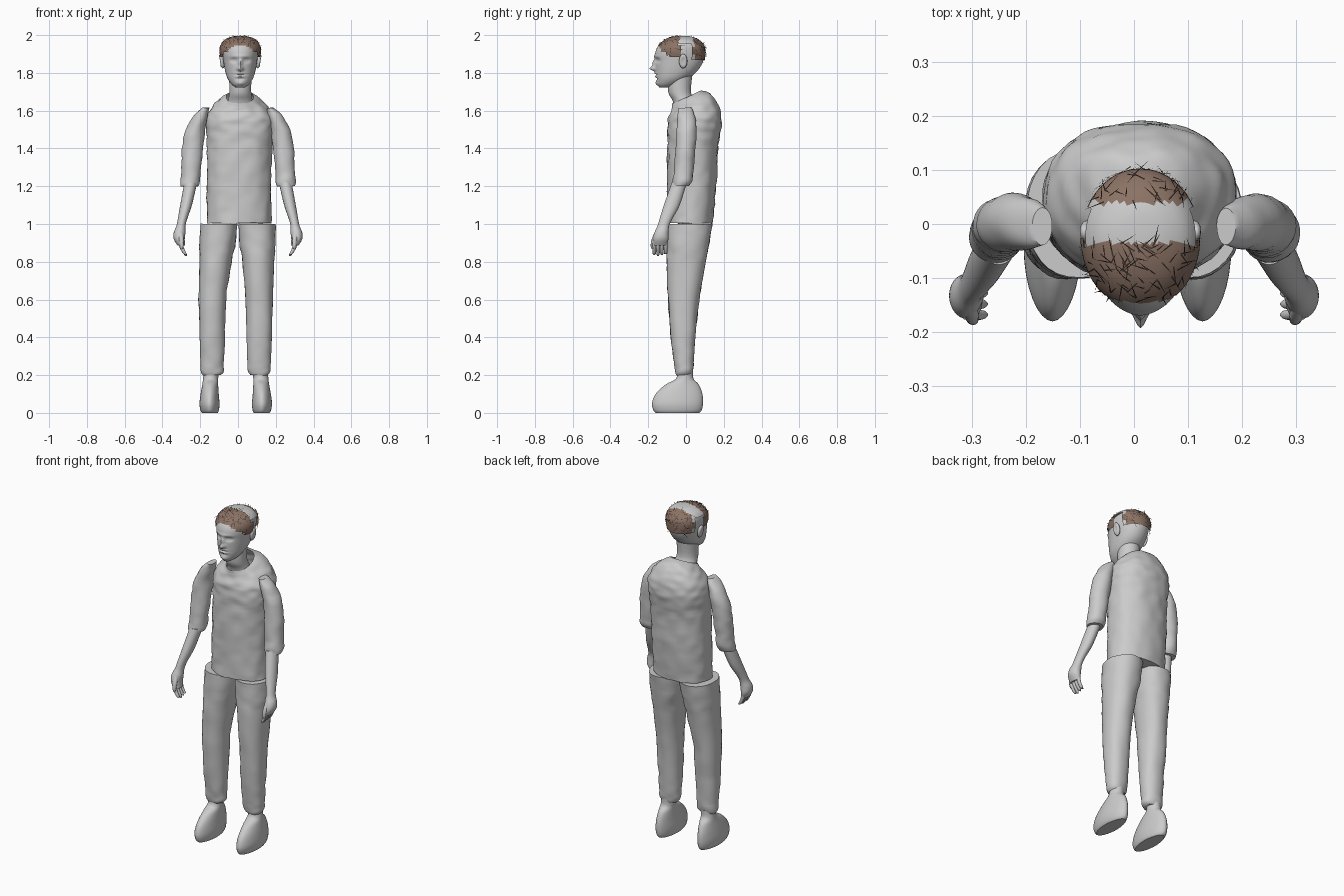
import bpy
import bmesh
import math
import random
from mathutils import Vector, noise

random.seed(4)
cube = bpy.data.objects.get("Cube")
if cube:
    bpy.data.objects.remove(cube)


def material(name, colour):
    mat = bpy.data.materials.new(name)
    mat.use_nodes = True
    mat.diffuse_color = (*colour, 1)
    mat.node_tree.nodes["Principled BSDF"].inputs["Base Color"].default_value = (*colour, 1)
    return mat


GREY = material("plain grey", (.6, .6, .6))
BROWN = material("hair brown", (.26, .17, .13))
DARK = material("strand dark brown", (.06, .04, .03))


def finish(name, bm, *mats, angle=40):
    """Turn a bmesh into a smooth shaded object."""
    mesh = bpy.data.meshes.new(name)
    bm.to_mesh(mesh)
    bm.free()
    for mat in mats:
        mesh.materials.append(mat)
    for poly in mesh.polygons:
        poly.use_smooth = True
    mesh.set_sharp_from_angle(angle=math.radians(angle))
    obj = bpy.data.objects.new(name, mesh)
    bpy.context.collection.objects.link(obj)
    return obj


def spline(rings, steps):
    """Catmull-Rom interpolation between cross-sections."""
    out = []
    last = len(rings) - 1
    for i in range(last):
        quad = [rings[min(max(i + k, 0), last)] for k in (-1, 0, 1, 2)]
        for s in range(steps):
            t = s / steps
            out.append([b + t / 2 * (c - a + t * (2*a - 5*b + 4*c - d + t * (3*(b - c) + d - a)))
                        for a, b, c, d in zip(*quad)])
    return out + [rings[-1]]


def loft(rings, sides=32, steps=4, side=1, power=2, tilt=0, cap_top=True):
    """Skin over rings of (z, centre x, centre y, half width, half depth)."""
    bm = bmesh.new()
    loops = []
    top = rings[-1][0]
    for z, cx, cy, rx, ry in spline(rings, steps):
        loop = []
        for k in range(sides):
            a = math.tau * k / sides
            c, s = math.cos(a), math.sin(a)
            x = cx + rx * math.copysign(abs(c) ** (2 / power), c)
            y = cy + ry * math.copysign(abs(s) ** (2 / power), s)
            lean = tilt * y * max(0, 1 - 8 * abs(top - z))
            loop.append(bm.verts.new((x * side, y, z + lean)))
        loops.append(loop)
    for low, high in zip(loops, loops[1:]):
        for k in range(sides):
            n = (k + 1) % sides
            bm.faces.new((low[k], low[n], high[n], high[k]))
    bm.faces.new(loops[0])
    if cap_top:
        bm.faces.new(loops[-1])
    bmesh.ops.recalc_face_normals(bm, faces=bm.faces)
    return bm


def wrinkle(bm, amount, scale):
    """Soft cloth folds."""
    bm.normal_update()
    for v in bm.verts:
        p = Vector((v.co.x, v.co.y, v.co.z * 1.6)) * scale
        v.co += v.normal * amount * noise.noise(p)


# Shirt body with an open, sloping neckline
shirt = loft([
    (1.005, .006, .02, .17, .12), (1.2, .005, .03, .17, .13),
    (1.4, .008, .035, .173, .135), (1.52, .012, .045, .178, .143),
    (1.57, .012, .046, .172, .138), (1.615, .01, .04, .142, .118),
    (1.645, .01, .028, .105, .1), (1.67, .01, .005, .072, .075)],
    sides=56, steps=7, power=2.25, tilt=.45, cap_top=False)
wrinkle(shirt, .007, 17)
finish("shirt", shirt, GREY)

# Limbs, built once per side
for side, label in ((1, "left"), (-1, "right")):
    def part(name, rings, fold=0, **options):
        bm = loft(rings, side=side, **options)
        if fold:
            wrinkle(bm, fold, 16)
        return bm, label + "_" + name

    sleeve, name = part("sleeve", [
        (1.615, .17, -.005, .018, .034), (1.58, .193, 0, .036, .045),
        (1.5, .225, .003, .051, .053), (1.4, .241, -.003, .056, .052),
        (1.3, .248, -.01, .051, .052), (1.23, .252, -.018, .053, .052),
        (1.2, .255, -.028, .047, .045)], fold=.005)
    finish(name, sleeve, GREY)

    arm, name = part("forearm_and_hand", [
        (1.22, .25, -.035, .034, .04), (1.1, .275, -.075, .031, .042),
        (1.03, .293, -.105, .025, .034), (.99, .302, -.12, .024, .031),
        (.955, .309, -.13, .031, .037), (.92, .311, -.134, .029, .041),
        (.885, .3, -.138, .02, .037)])
    finish(name, arm, GREY)

    for i in range(4):
        y = -.168 + i * .02
        finger, name = part(f"finger_{i + 1}", [
            (.91, .307, y, .012, .011), (.875, .298, y, .011, .01),
            (.845, .282, y, .009, .009), (.83 + .006 * abs(i - 1), .274, y, .004, .004)], sides=12)
        finish(name, finger, GREY)
    thumb, name = part("thumb", [
        (.96, .305, -.15, .014, .014), (.92, .3, -.17, .013, .012),
        (.885, .298, -.178, .01, .009), (.868, .298, -.178, .004, .004)], sides=12)
    finish(name, thumb, GREY)

    leg, name = part("trouser_leg", [
        (1, .1, .02, .098, .12), (.9, .106, .012, .096, .112),
        (.8, .113, .002, .084, .103), (.6, .124, -.012, .073, .083),
        (.4, .124, -.015, .067, .065), (.27, .124, -.012, .062, .052),
        (.22, .124, -.012, .06, .046), (.2, .125, -.012, .047, .04)], fold=.005, power=2.2)
    shoe, shoe_name = part("shoe", [
        (.22, .13, -.005, .04, .042), (.18, .133, -.007, .04, .047),
        (.15, .135, -.02, .042, .088), (.1, .138, -.037, .048, .124),
        (.05, .139, -.045, .053, .135), (.015, .138, -.045, .049, .128),
        (0, .137, -.045, .042, .115)], power=1.9)
    # The lower body leans slightly to one side
    for bm in (leg, shoe):
        for v in bm.verts:
            v.co.x -= .012 * min(1, max(0, 1 - v.co.z) / .4)
    finish(name, leg, GREY)
    finish(shoe_name, shoe, GREY)

# Neck
MID = .012
finish("neck", loft([
    (1.58, MID, .005, .085, .06), (1.65, MID, -.012, .066, .058),
    (1.7, MID, -.034, .058, .06), (1.8, MID, -.03, .06, .065)]), GREY)

# Head, with features pushed out of or into the front: x, z, width, height, push
skull = [
    (1.722, MID, -.11, .022, .03), (1.74, MID, -.095, .046, .056),
    (1.77, MID, -.072, .067, .085), (1.81, MID, -.05, .08, .11),
    (1.86, MID, -.036, .089, .126), (1.91, MID, -.032, .094, .13),
    (1.95, MID, -.027, .088, .115), (1.978, MID, -.024, .062, .078),
    (1.988, MID, -.022, .02, .025)]
FEATURES = [
    (0, 1.822, .014, .012, .03), (0, 1.85, .01, .022, .017),
    (.034, 1.866, .017, .011, -.013), (-.034, 1.866, .017, .011, -.013),
    (.034, 1.866, .008, .005, .006), (-.034, 1.866, .008, .005, .006),
    (0, 1.888, .05, .008, .005), (0, 1.798, .022, .005, .007),
    (0, 1.79, .024, .003, -.006), (0, 1.781, .02, .005, .007),
    (0, 1.768, .02, .005, -.005), (0, 1.745, .022, .012, .008)]
head = loft(skull, sides=96, steps=9, power=2.1)
for v in head.verts:
    if v.co.y < -.08:
        x, z = v.co.x - MID, v.co.z
        v.co.y -= sum(push * math.exp(-((x - fx) / w) ** 2 - ((z - fz) / h) ** 2)
                      for fx, fz, w, h, push in FEATURES)
finish("head", head, GREY, angle=60)

# Ears
for side, label in ((1, "left"), (-1, "right")):
    ear = bmesh.new()
    bmesh.ops.create_uvsphere(ear, u_segments=20, v_segments=12, radius=1)
    for v in ear.verts:
        x, y, z = v.co
        hollow = .008 * max(0, 1 - 2 * (y * y + z * z)) if x > 0 else 0
        v.co = (MID + side * (.098 + .014 * x - hollow + .006 * z),
                -.015 + .022 * y, 1.862 + .038 * z)
    bmesh.ops.recalc_face_normals(ear, faces=ear.faces)
    finish(label + "_ear", ear, GREY)

# Hair cap: brown in front and behind, a bare grey band across the crown
hair = loft([
    (1.86, MID, -.03, .098, .13), (1.91, MID, -.028, .11, .131),
    (1.945, MID, -.025, .106, .122), (1.975, MID, -.022, .084, .092),
    (1.992, MID, -.02, .045, .05), (1.996, MID, -.02, .008, .01)], sides=40, steps=4)


def bare(face):
    x, y, z = face.calc_center_median()
    if y < -.035:
        return z < 1.945 - 6 * (x - MID) ** 2
    return z < (1.95 if y < .035 else 1.872)


bmesh.ops.delete(hair, geom=[f for f in hair.faces if bare(f)], context="FACES")
for f in hair.faces:
    f.material_index = 1 if -.035 < f.calc_center_median().y < .04 else 0

# Loose strands scattered over the brown hair
hair.normal_update()
roots = [(f.calc_center_median(), f.normal.copy()) for f in hair.faces if f.material_index == 0]
strands = bmesh.new()
for _ in range(170):
    root, normal = random.choice(roots)
    along = normal.cross(Vector([random.uniform(-1, 1) for _ in "xyz"])).normalized()
    across = normal.cross(along) * .0016
    base = root + normal * .002
    tip = base + along * random.uniform(.02, .045) + normal * .003
    tip.z = min(tip.z, 2)
    strands.faces.new([strands.verts.new(p) for p in (base - across, base + across, tip)])
finish("hair", hair, BROWN, GREY, angle=60)
finish("hair_strands", strands, DARK)
